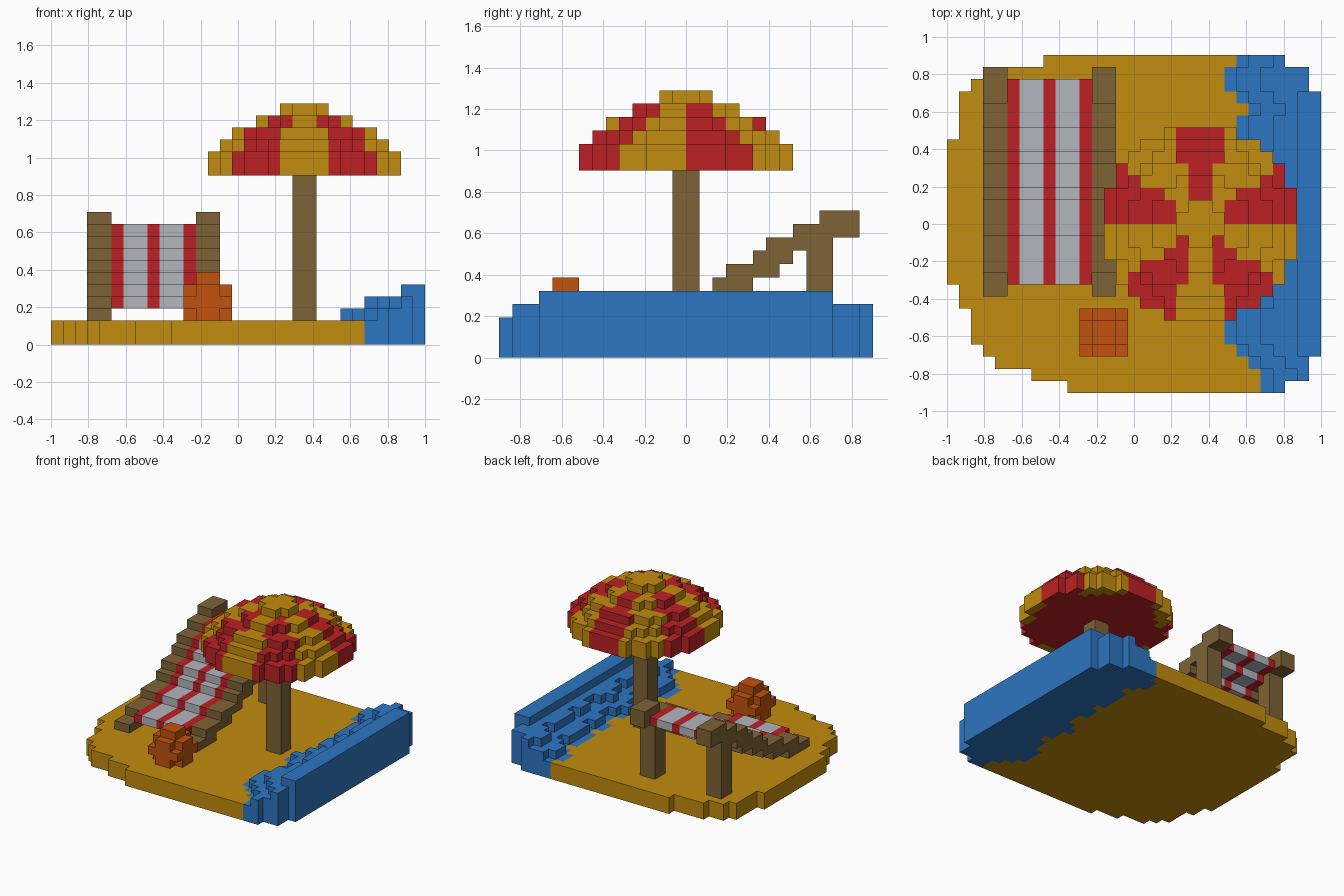
import bpy, bmesh, math
from mathutils import Vector

if "Cube" in bpy.data.objects:
    bpy.data.objects.remove(bpy.data.objects["Cube"], do_unlink=True)

U = 2 / 31                      # block size
NX, NY = 31, 28                 # footprint in blocks


def make_material(name, rgb):
    lin = [((c / 255 + 0.055) / 1.055) ** 2.4 for c in rgb]
    m = bpy.data.materials.new(name)
    m.use_nodes = True
    m.diffuse_color = (*lin, 1)
    m.node_tree.nodes["Principled BSDF"].inputs["Base Color"].default_value = (*lin, 1)
    return m


SAND, WATER, RED, WOOD, ORANGE, CLOTH = range(6)
MATERIALS = [
    make_material("sand yellow", (194, 140, 14)),
    make_material("water blue", (45, 118, 194)),
    make_material("red", (188, 33, 36)),
    make_material("wood brown", (127, 99, 54)),
    make_material("orange", (195, 82, 14)),
    make_material("cloth grey", (178, 182, 190)),
]

# Corner offsets of a block face for each outward direction
FACES = {
    (1, 0, 0): [(1, 0, 0), (1, 1, 0), (1, 1, 1), (1, 0, 1)],
    (-1, 0, 0): [(0, 0, 0), (0, 0, 1), (0, 1, 1), (0, 1, 0)],
    (0, 1, 0): [(0, 1, 0), (0, 1, 1), (1, 1, 1), (1, 1, 0)],
    (0, -1, 0): [(0, 0, 0), (1, 0, 0), (1, 0, 1), (0, 0, 1)],
    (0, 0, 1): [(0, 0, 1), (1, 0, 1), (1, 1, 1), (0, 1, 1)],
    (0, 0, -1): [(0, 0, 0), (0, 1, 0), (1, 1, 0), (1, 0, 0)],
}


def build(name, cells, under=None):
    """Skin a set of blocks {(i, j, k): colour}; under(cell) may recolour undersides."""
    bm = bmesh.new()
    verts = {}
    used = sorted(set(cells.values()) | ({RED} if under else set()))
    for (i, j, k), colour in cells.items():
        for d, corners in FACES.items():
            if (i + d[0], j + d[1], k + d[2]) in cells:
                continue
            loop = []
            for c in corners:
                p = (i + c[0], j + c[1], k + c[2])
                if p not in verts:
                    verts[p] = bm.verts.new(Vector((p[0] - NX / 2, p[1] - NY / 2, p[2])) * U)
                loop.append(verts[p])
            face = bm.faces.new(loop)
            shown = under((i, j, k)) if under and d[2] == -1 else colour
            face.material_index = used.index(shown)
    me = bpy.data.meshes.new(name)
    bm.to_mesh(me)
    bm.free()
    for n in used:
        me.materials.append(MATERIALS[n])
    ob = bpy.data.objects.new(name, me)
    bpy.context.collection.objects.link(ob)
    return ob


def box(x0, x1, y0, y1, z0, z1, colour):
    return {(i, j, k): colour for i in range(x0, x1)
            for j in range(y0, y1) for k in range(z0, z1)}


# Beach slab with the sea rising in steps along its left side
left_edge = [10, 7, 4, 3, 2, 2, 2, 1, 1] + [0] * 12 + [1] * 4 + [2, 4, 8]
right_edge = [28, 30, 30] + [31] * 22 + [30, 30, 28]
shore = [23 + int(c) for c in "3321000112110122112111121001"]
ground = {}
for j in range(NY):
    cap = 3 if j == 0 else 4 if j < 3 or j > 24 else 5
    for i in range(left_edge[j], right_edge[j]):
        s = shore[j]
        height = 5 if i >= 29 else 4 if i >= s + 3 else 3 if i > s else 2
        for k in range(min(height, cap)):
            ground[i, j, k] = WATER if i >= s else SAND
build("beach_and_sea", ground)

# Parasol pole
build("parasol_pole", box(20, 22, 13, 15, 2, 14, WOOD))

# Parasol canopy: stacked discs in ten alternating wedges
CX, CY = 21, 14


def wedge(i, j):
    angle = math.degrees(math.atan2(j + 0.5 - CY, i + 0.5 - CX)) % 360
    return RED if int(angle // 36) % 2 == 0 else SAND


def radius_sq(i, j):
    return (i + 0.5 - CX) ** 2 + (j + 0.5 - CY) ** 2


canopy = {}
for k, r in enumerate([8, 8, 7, 6, 4, 2]):
    for i in range(CX - r, CX + r):
        for j in range(CY - r, CY + r):
            if radius_sq(i, j) <= r * r:
                canopy[i, j, 14 + k] = SAND if r == 2 else wedge(i, j)
build("parasol_canopy", canopy,
      under=lambda c: RED if radius_sq(c[0], c[1]) < 49 else wedge(c[0], c[1]))

# Lounger: y range of each stepped layer, from z = 2 upwards
steps = [(8, 12), (10, 15), (13, 17), (16, 19), (17, 21),
         (19, 22), (20, 24), (22, 27), (24, 27)]
for side, x in (("right", 3), ("left", 12)):
    rail = {}
    for k, (a, b) in enumerate(steps):
        rail.update(box(x, x + 2, a, b, 2 + k, 3 + k, WOOD))
    build(f"lounger_rail_{side}", rail)
    build(f"lounger_leg_{side}", box(x, x + 2, 23, 25, 2, 9, WOOD))

# Striped cloth slung between the rails
cloth = {}
for k, (a, b) in enumerate(steps[1:-1]):
    a, b = (9 if k == 0 else a), min(b, 26)
    for i in range(5, 12):
        stripe = RED if (i - 5) % 3 == 0 else CLOTH
        cloth.update(box(i, i + 1, a, b, 3 + k, 4 + k, stripe))
build("lounger_cloth", cloth)

# Beach ball
ball = box(12, 14, 4, 6, 2, 6, ORANGE)
ball.update(box(11, 15, 3, 7, 3, 4, ORANGE))
for k in (2, 4):
    ball.update(box(11, 15, 4, 6, k, k + 1, ORANGE))
    ball.update(box(12, 14, 3, 7, k, k + 1, ORANGE))
build("beach_ball", ball)
